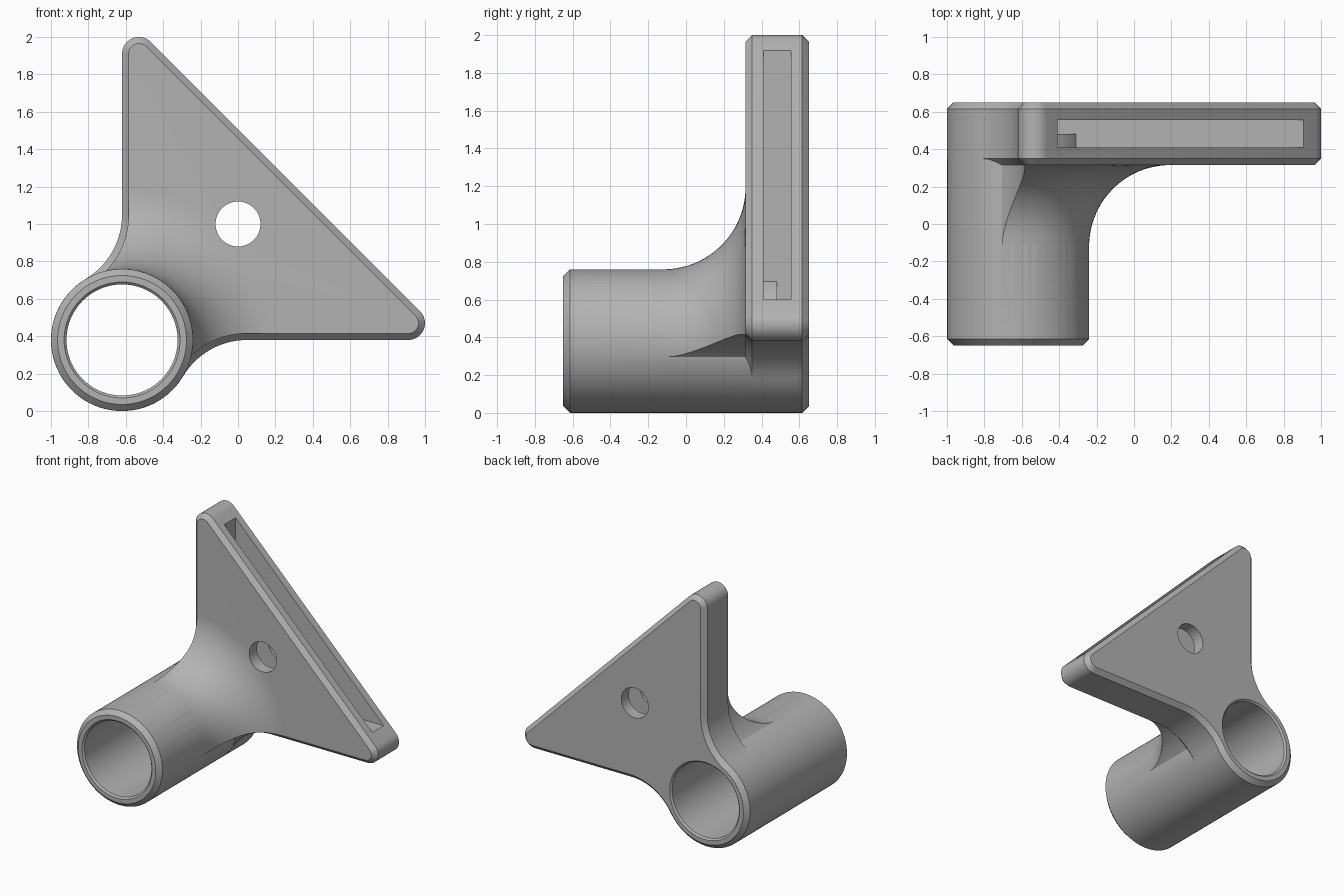
import bpy
import bmesh
from math import sin, cos, pi, atan2, sqrt

cube = bpy.data.objects.get("Cube")
if cube:
    bpy.data.objects.remove(cube, do_unlink=True)

# Main dimensions
CX, CZ = -0.62, 0.38          # tube axis
TUBE_R, BORE_R = 0.38, 0.297
DEPTH = 0.65                  # half length along y
FRONT = 0.315                 # front face of the plate
CHAMFER = 0.035
FILLET, FLARE = 0.4, 0.435
CORNER, REACH = 0.09, 1.53    # rounded plate corners

grey = bpy.data.materials.new("plain grey")
grey.use_nodes = True
grey.diffuse_color = (0.45, 0.45, 0.45, 1)
grey.node_tree.nodes["Principled BSDF"].inputs["Base Color"].default_value = (0.45, 0.45, 0.45, 1)


def arc(u, v, r, start, end, steps):
    angles = [start + (end - start) * i / steps for i in range(steps + 1)]
    return [(u + r * cos(a), v + r * sin(a)) for a in angles]


def loft(name, sections):
    """Closed solid through (outline, y) sections, outlines relative to the tube axis."""
    bm = bmesh.new()
    rings = [[bm.verts.new((CX + u, y, CZ + v)) for u, v in outline] for outline, y in sections]
    for a, b in zip(rings, rings[1:]):
        for i in range(len(a)):
            j = (i + 1) % len(a)
            bm.faces.new((a[i], a[j], b[j], b[i]))
    bm.faces.new(rings[0])
    bm.faces.new(rings[-1])
    bmesh.ops.recalc_face_normals(bm, faces=bm.faces)
    mesh = bpy.data.meshes.new(name)
    bm.to_mesh(mesh)
    bm.free()
    mesh.materials.append(grey)
    obj = bpy.data.objects.new(name, mesh)
    bpy.context.collection.objects.link(obj)
    return obj


def turned(name, profile, u=0, v=0, sides=96):
    """Round solid along y from (radius, y) pairs."""
    return loft(name, [(arc(u, v, r, 0, 2 * pi, sides)[:-1], y) for r, y in profile])


def outline(inset):
    """Tube circle blended into a right triangle, symmetric about its diagonal."""
    run = sqrt((FILLET + TUBE_R) ** 2 - FILLET ** 2)
    touch = atan2(FILLET, run)
    half = arc(run, -FILLET, FILLET + inset, pi - touch, pi / 2, 16)
    half += arc(REACH, CORNER, CORNER - inset, -pi / 2, pi / 4, 12)
    other = [(v, u) for u, v in reversed(half)]
    ring = arc(0, 0, TUBE_R - inset, pi / 2 + touch, 2 * pi - touch, 60)
    return half + other + ring[1:-1]


def combine(target, tool, operation):
    mod = target.modifiers.new(operation.lower(), 'BOOLEAN')
    mod.operation, mod.solver, mod.object = operation, 'EXACT', tool
    bpy.context.view_layer.objects.active = target
    with bpy.context.temp_override(object=target, active_object=target):
        bpy.ops.object.modifier_apply(modifier=mod.name)
    bpy.data.objects.remove(tool, do_unlink=True)


# Chamfered plate, including the back end of the tube
bracket = loft("corner_bracket", [
    (outline(CHAMFER), FRONT), (outline(0), FRONT + CHAMFER),
    (outline(0), DEPTH - CHAMFER), (outline(CHAMFER), DEPTH)])

# Triangular pocket open along the long edge
pocket = [(0.21, 0.22), (1.92, 0.22), (0.21, 1.93)]
combine(bracket, loft("pocket", [(pocket, 0.41), (pocket, 0.555)]), 'DIFFERENCE')

# Tube, ending halfway through the plate
skin = TUBE_R - 0.0005
combine(bracket, turned("tube", [
    (skin - CHAMFER, -DEPTH), (skin, CHAMFER - DEPTH), (skin, 0.482)]), 'UNION')

# Flared blend between tube and plate, trimmed to the plate outline
curve = [(TUBE_R + FLARE * (1 - cos(t)), FRONT - FLARE + FLARE * sin(t))
         for t in [0.04 + (pi / 2 - 0.04) * i / 24 for i in range(25)]]
flare = turned("flare", [(0.37, -0.16)] + curve + [(curve[-1][0], 0.37)])
trim = outline(CHAMFER)
combine(flare, loft("trim", [(trim, -0.3), (trim, 0.36)]), 'INTERSECT')
combine(bracket, flare, 'UNION')

# Tube bore with eased rims, and the screw hole
rim = 0.013
combine(bracket, turned("bore", [
    (BORE_R + 2 * rim, -DEPTH - rim), (BORE_R, rim - DEPTH),
    (BORE_R, DEPTH - rim), (BORE_R + 2 * rim, DEPTH + rim)]), 'DIFFERENCE')
combine(bracket, turned("screw_hole", [(0.12, 0), (0.12, 1)], -CX, 1 - CZ, 48), 'DIFFERENCE')

# Smooth curved faces, keep hard edges
bpy.ops.object.select_all(action='DESELECT')
bracket.select_set(True)
bpy.context.view_layer.objects.active = bracket
bpy.ops.object.shade_smooth_by_angle(angle=pi / 7)
